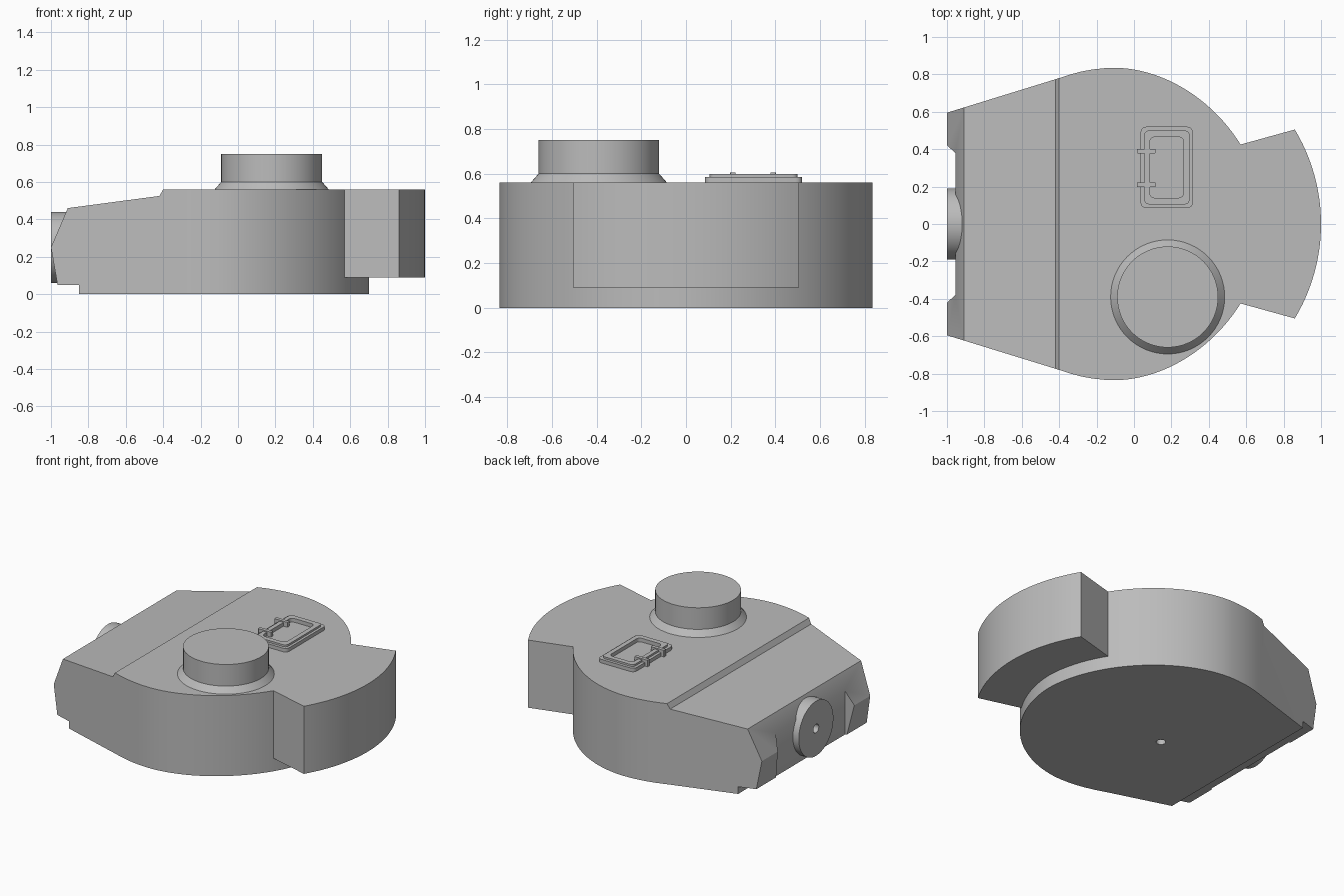
import bpy, bmesh, math
from mathutils import Matrix, Vector

cube = bpy.data.objects.get("Cube")
if cube:
    bpy.data.objects.remove(cube, do_unlink=True)

grey = bpy.data.materials.new("armour_grey")
grey.use_nodes = True
colour = (0.5, 0.5, 0.5, 1)
grey.diffuse_color = colour
grey.node_tree.nodes["Principled BSDF"].inputs["Base Color"].default_value = colour


def finish(name, bm):
    bmesh.ops.recalc_face_normals(bm, faces=bm.faces)
    mesh = bpy.data.meshes.new(name)
    bm.to_mesh(mesh)
    bm.free()
    mesh.materials.append(grey)
    ob = bpy.data.objects.new(name, mesh)
    bpy.context.collection.objects.link(ob)
    return ob


def prism(name, points, low, high, side_on=False):
    """Extrude an outline along z, or along y when it is a side profile."""
    bm = bmesh.new()
    place = (lambda a, b: (a, low, b)) if side_on else (lambda a, b: (a, b, low))
    face = bm.faces.new([bm.verts.new(place(a, b)) for a, b in points])
    move = bmesh.ops.extrude_face_region(bm, geom=[face])["geom"]
    step = Vector((0, high - low, 0) if side_on else (0, 0, high - low))
    bmesh.ops.translate(bm, vec=step, verts=[v for v in move if isinstance(v, bmesh.types.BMVert)])
    return finish(name, bm)


def lathe(name, centre, profile, along_x=False, sides=64):
    """Spin an (radius, height) profile that starts and ends on the axis."""
    bm = bmesh.new()
    verts = [bm.verts.new((r, 0, h)) for r, h in profile]
    edges = [bm.edges.new(pair) for pair in zip(verts, verts[1:])]
    bmesh.ops.spin(bm, geom=verts + edges, axis=(0, 0, 1), cent=(0, 0, 0),
                   angle=math.tau, steps=sides, use_merge=True)
    bmesh.ops.remove_doubles(bm, verts=bm.verts, dist=0.0001)
    if along_x:
        bmesh.ops.rotate(bm, verts=bm.verts, matrix=Matrix.Rotation(-math.pi / 2, 3, "Y"))
    bmesh.ops.translate(bm, verts=bm.verts, vec=centre)
    return finish(name, bm)


def combine(ob, tool, operation):
    """Apply a boolean and throw the tool away."""
    mod = ob.modifiers.new("cut", "BOOLEAN")
    mod.object, mod.operation, mod.solver = tool, operation, "EXACT"
    graph = bpy.context.evaluated_depsgraph_get()
    mesh = bpy.data.meshes.new_from_object(ob.evaluated_get(graph))
    ob.modifiers.clear()
    ob.data = mesh
    bpy.data.objects.remove(tool, do_unlink=True)


def rounded(x0, x1, y0, y1, r, steps=4):
    """Rectangle outline with round corners."""
    corners = [(x1 - r, y1 - r), (x0 + r, y1 - r), (x0 + r, y0 + r), (x1 - r, y0 + r)]
    return [(cx + r * math.cos((q + i / steps) * math.pi / 2),
             cy + r * math.sin((q + i / steps) * math.pi / 2))
            for q, (cx, cy) in enumerate(corners) for i in range(steps + 1)]


# Hull plan: tapered nose running into a round rear
half = [(-1.0, 0.595), (-0.4, 0.78)]
half += [(-0.1 + x, math.sqrt(0.835 ** 2 - x * x)) for x in (-0.24, -0.18, -0.12, -0.06)]
for i in range(33):
    t = i / 32 * math.pi / 2
    power = 2 / 1.87
    half.append((-0.1 + 0.8 * math.sin(t) ** power, 0.835 * max(math.cos(t), 0) ** power))
half[-1] = (0.7, 0)
plan = half + [(x, -y) for x, y in half[-2::-1]]
hull = prism("turret_hull", plan, -0.1, 0.7)

# Hull side profile: undercut nose, sloped roof and small step
side = [(-0.85, 0), (-0.85, 0.05), (-0.965, 0.05), (-1.0, 0.25), (-0.91, 0.46),
        (-0.42, 0.525), (-0.4, 0.56), (0.8, 0.56), (0.8, 0)]
combine(hull, prism("profile", side, -1, 1, True), "INTERSECT")

# Rear bustle with an arced back
radius, hub = 0.98, 0.02
end = math.asin(0.505 / radius)
back = [(hub + radius * math.cos(end * k / 12), radius * math.sin(end * k / 12))
        for k in range(-12, 13)]
combine(hull, prism("bustle", [(0.4, 0.378), (0.4, -0.378)] + back, 0.09, 0.56), "UNION")

# Recess across the nose, with slanted ends
notch = [(-1.1, 0.51), (-0.955, 0.38), (-0.955, -0.38), (-1.1, -0.51)]
combine(hull, prism("notch", notch, -0.1, 0.7), "DIFFERENCE")

# Small drain hole in the floor
drain = lathe("drain", (-0.28, -0.07, 0), [(0, -0.1), (0.03, -0.1), (0.03, 0.1), (0, 0.1)], sides=24)
combine(hull, drain, "DIFFERENCE")

# Round gun mount with a bore
mount = lathe("gun_mount", (-0.8, 0, 0.25),
              [(0, 0), (0.19, 0), (0.19, 0.2), (0.03, 0.2), (0.03, 0.1), (0, 0.1)], True)

# Commander's cupola on a flared collar
cupola = lathe("cupola", (0.18, -0.39, 0),
               [(0, 0.55), (0.305, 0.55), (0.305, 0.56), (0.27, 0.6), (0.27, 0.75), (0, 0.75)])

# Roof hatch: rim, raised frame with a sunken panel, two hinges
rim = prism("hatch_rim", rounded(0.035, 0.315, 0.085, 0.52, 0.03), 0.55, 0.585)
frame = prism("hatch_frame", rounded(0.055, 0.297, 0.105, 0.5, 0.025), 0.56, 0.598)
for part in (rim, frame):
    combine(part, prism("opening", rounded(0.085, 0.265, 0.14, 0.465, 0.025), 0.572, 0.7), "DIFFERENCE")
hinges = [prism("hatch_hinge_" + place, rounded(0.015, 0.115, y - 0.012, y + 0.012, 0.004), 0.56, 0.606)
          for place, y in (("front", 0.21), ("rear", 0.39))]

# Smooth the curved walls and keep the hard edges
bpy.ops.object.select_all(action="DESELECT")
for ob in [hull, mount, cupola, rim, frame] + hinges:
    ob.select_set(True)
bpy.context.view_layer.objects.active = hull
bpy.ops.object.shade_smooth_by_angle(angle=math.radians(25))
